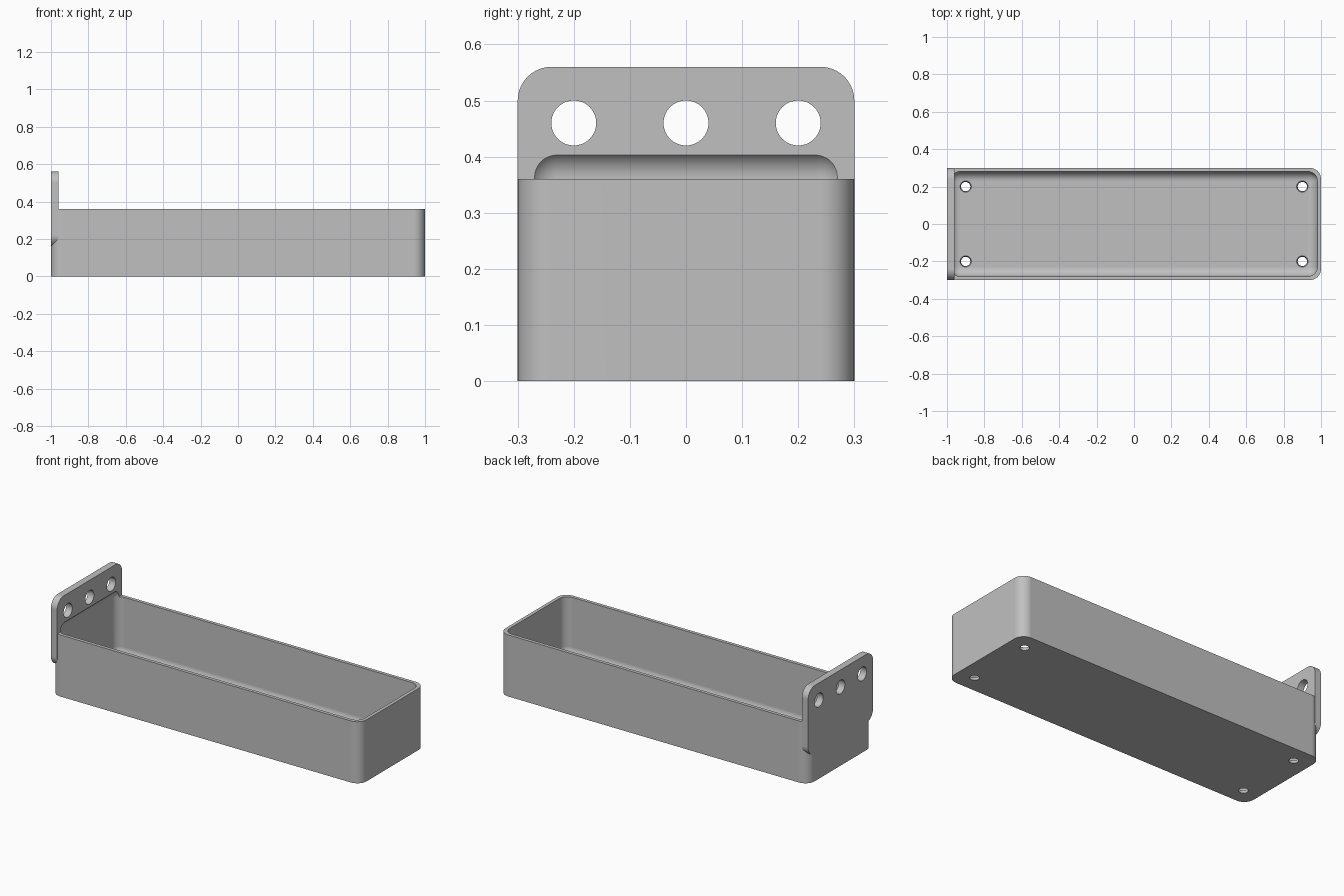
import bpy, bmesh, math
from mathutils import Matrix, Vector

cube = bpy.data.objects.get("Cube")
if cube:
    bpy.data.objects.remove(cube, do_unlink=True)

grey = bpy.data.materials.new("plain grey")
grey.use_nodes = True
colour = (0.53, 0.53, 0.53, 1)
grey.diffuse_color = colour
grey.node_tree.nodes["Principled BSDF"].inputs["Base Color"].default_value = colour


def finish(name, bm):
    bmesh.ops.recalc_face_normals(bm, faces=bm.faces)
    mesh = bpy.data.meshes.new(name)
    bm.to_mesh(mesh)
    bm.free()
    mesh.materials.append(grey)
    obj = bpy.data.objects.new(name, mesh)
    bpy.context.collection.objects.link(obj)
    return obj


def rounded_box(name, low, high, radius, axis=None, segments=10):
    """Box between two corners, rounded on edges along one axis, or on all."""
    low, high = Vector(low), Vector(high)
    bm = bmesh.new()
    bmesh.ops.create_cube(bm, size=1)
    bmesh.ops.scale(bm, vec=high - low, verts=bm.verts)
    bmesh.ops.translate(bm, vec=(low + high) / 2, verts=bm.verts)
    edges = [e for e in bm.edges if axis is None or
             abs((e.verts[0].co - e.verts[1].co)[axis]) > 1e-4]
    bmesh.ops.bevel(bm, geom=edges, offset=radius, segments=segments,
                    profile=0.5, affect='EDGES')
    return finish(name, bm)


def drill(name, centre, r_low, r_high, depth, along_x=False):
    turn = Matrix.Rotation(math.pi / 2, 4, 'Y') if along_x else Matrix()
    bm = bmesh.new()
    bmesh.ops.create_cone(bm, cap_ends=True, segments=48, radius1=r_low,
                          radius2=r_high, depth=depth,
                          matrix=Matrix.Translation(centre) @ turn)
    return finish(name, bm)


# Outer tray block and the upright mounting plate on its end
tray = rounded_box("tray", (-1, -0.3, 0), (1, 0.3, 0.36), 0.06, axis=2)
plate = rounded_box("mounting_plate", (-1, -0.3, 0.16), (-0.96, 0.3, 0.56),
                    0.06, axis=0)

# Hollow with rounded edges, which also scoops into the plate
cutters = [rounded_box("hollow", (-0.98, -0.28, 0.02), (0.98, 0.28, 0.413), 0.05)]

# Hanging holes through the plate
for y in (-0.2, 0, 0.2):
    cutters.append(drill("hanging_hole", (-0.98, y, 0.46), 0.04, 0.04, 0.1, True))

# Tapered drain holes in the floor
for x in (-0.9, 0.9):
    for y in (-0.2, 0.2):
        cutters.append(drill("drain_hole", (x, y, 0.01), 0.022, 0.033, 0.04))

# Join the plate, then cut the openings
for part in [plate] + cutters:
    mod = tray.modifiers.new(part.name, 'BOOLEAN')
    mod.operation = 'UNION' if part is plate else 'DIFFERENCE'
    mod.solver = 'EXACT'
    mod.object = part

solid = bpy.data.meshes.new_from_object(
    tray.evaluated_get(bpy.context.evaluated_depsgraph_get()))
tray.modifiers.clear()
tray.data = solid
for part in [plate] + cutters:
    bpy.data.objects.remove(part, do_unlink=True)

# Smooth fillets with flat faces kept flat
bpy.ops.object.select_all(action='DESELECT')
tray.select_set(True)
bpy.context.view_layer.objects.active = tray
bpy.ops.object.shade_smooth_by_angle(angle=math.radians(30))
weighted = tray.modifiers.new("Weighted normals", 'WEIGHTED_NORMAL')
weighted.keep_sharp = True
